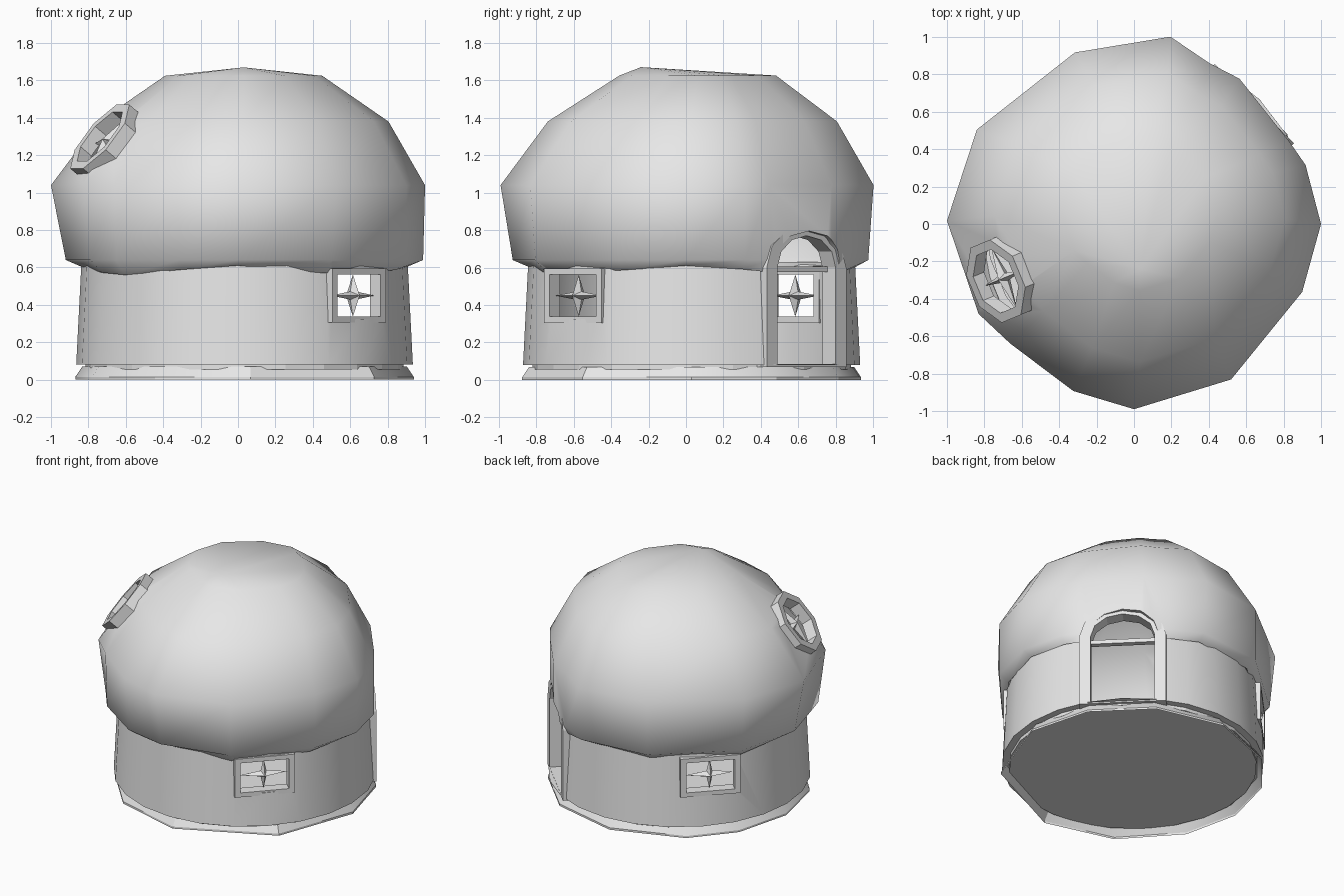
import bpy, bmesh
from math import sin, cos, radians, pi
from mathutils import Matrix, Vector

if "Cube" in bpy.data.objects:
    bpy.data.objects.remove(bpy.data.objects["Cube"])

grey = bpy.data.materials.new("plain grey")
grey.use_nodes = True
GREY = (0.8, 0.8, 0.8, 1)
grey.diffuse_color = GREY
grey.node_tree.nodes["Principled BSDF"].inputs["Base Color"].default_value = GREY
CX, CY = .035, .03      # centre of the wall and base


def make(name, bm):
    bmesh.ops.recalc_face_normals(bm, faces=bm.faces)
    mesh = bpy.data.meshes.new(name)
    bm.to_mesh(mesh)
    bm.free()
    mesh.materials.append(grey)
    obj = bpy.data.objects.new(name, mesh)
    bpy.context.collection.objects.link(obj)
    return obj


def activate(obj):
    bpy.ops.object.select_all(action='DESELECT')
    obj.select_set(True)
    bpy.context.view_layer.objects.active = obj


def smooth(obj, angle):
    activate(obj)
    bpy.ops.object.shade_smooth_by_angle(angle=radians(angle))


def bridge(bm, a, b):
    for i in range(len(a)):
        j = (i + 1) % len(a)
        bm.faces.new((a[i], a[j], b[j], b[i]))


def loop(bm, points):
    return [bm.verts.new(p) for p in points]


def ring(bm, radius, z, angles):
    return loop(bm, [(CX + radius * cos(radians(a)), CY + radius * sin(radians(a)), z)
                     for a in angles])


def facing(azimuth, dist, z, tilt=0):
    """Local x runs along the wall, y up it, and z out of it."""
    a, e = radians(azimuth), radians(tilt)
    t = Vector((-sin(a), cos(a), 0))
    n = Vector((cos(a) * cos(e), sin(a) * cos(e), sin(e)))
    m = Matrix((t, n.cross(t), n)).transposed().to_4x4()
    m.translation = (dist * cos(a), dist * sin(a), z)
    return m


def frame(name, outer, inner, depth, m):
    bm = bmesh.new()
    loops = [loop(bm, [(x, y, z) for x, y in pts])
             for pts, z in ((outer, 0), (outer, -depth), (inner, -depth), (inner, 0))]
    for i in range(4):
        bridge(bm, loops[i], loops[(i + 1) % 4])
    bm.transform(m)
    return make(name, bm)


def cut(targets, outline, m):
    """Cut an opening of the given outline through the shells."""
    bm = bmesh.new()
    a = loop(bm, [(x, y, 0.3) for x, y in outline])
    b = loop(bm, [(x, y, -0.25) for x, y in outline])
    bridge(bm, a, b)
    bm.faces.new(a)
    bm.faces.new(b[::-1])
    bm.transform(m)
    cutter = make("cutter", bm)
    cutter.hide_render = True
    for obj in targets:
        mod = obj.modifiers.new("opening", 'BOOLEAN')
        mod.operation, mod.object, mod.solver = 'DIFFERENCE', cutter, 'EXACT'
        activate(obj)
        bpy.ops.object.modifier_apply(modifier=mod.name)
    bpy.data.objects.remove(cutter)


def bars(name, w, h, thick, deep, m):
    """Crossed glazing bars that taper towards their ends."""
    bm = bmesh.new()
    for size, turn in ((w, 0), (h, pi / 2)):
        spin = Matrix.Rotation(turn, 3, 'Z')
        mid = loop(bm, [spin @ Vector(p) for p in
                        ((0, thick, 0), (0, 0, deep), (0, -thick, 0), (0, 0, -deep))])
        for s in (size, -size):
            tip = bm.verts.new(spin @ Vector((s, 0, 0)))
            for i in range(4):
                bm.faces.new((mid[i], mid[(i + 1) % 4], tip))
    bm.transform(m)
    return make(name, bm)


# Cap: uneven rounded shell, rounder at the rim that sits over the wall
outline = [(0, 1.0), (19, .97), (28, .94), (54, .96), (65, .95), (79, 1.02), (109, .97),
           (149, .98), (179, 1.0), (210, .96), (224, .92), (250, .95), (270, .99),
           (302, .98), (338, .97)]

def rim(base, a):
    return base + .046 * cos(radians(a - 41))

bm = bmesh.new()
rings = []
lip = [(rim(.885, a), a, .585 + .025 * cos(4 * radians(a))) for a, r in outline]
eave = [(min(rim(.955, a), r), a, .64) for a, r in outline]
for pts in (lip, eave):
    rings.append(loop(bm, [(r * cos(radians(a)), r * sin(radians(a)), z) for r, a, z in pts]))
for z, s, ox, oy in ((1.04, 1, 0, 0), (1.38, .775, .03, .03), (1.625, .42, .03, .06)):
    rings.append(loop(bm, [(ox + s * r * cos(radians(a)), oy + s * r * sin(radians(a)), z)
                           for a, r in outline]))
for a, b in zip(rings, rings[1:]):
    bridge(bm, a, b)
top = bm.verts.new((.03, -.24, 1.67))
for i in range(len(outline)):
    bm.faces.new((rings[-1][i], rings[-1][(i + 1) % len(outline)], top))
cap = make("cap", bm)
shell = cap.modifiers.new("thickness", 'SOLIDIFY')
shell.thickness, shell.offset = .03, -1
activate(cap)
bpy.ops.object.modifier_apply(modifier=shell.name)

# Wall: slightly tapered tube
around = range(0, 360, 15)
bm = bmesh.new()
tube = [ring(bm, r, z, around) for r, z in ((.9, .08), (.872, .63), (.83, .63), (.85, .08))]
for i in range(4):
    bridge(bm, tube[i], tube[(i + 1) % 4])
wall = make("wall", bm)

# Floor disc, and an uneven skirt flaring out below it
bm = bmesh.new()
low, high = ring(bm, .85, .055, around), ring(bm, .85, .08, around)
bridge(bm, low, high)
bm.faces.new(low[::-1])
bm.faces.new(high)
make("floor", bm)
corners = (0, 30, 60, 93, 128, 152, 179, 206, 238, 272, 320)
bm = bmesh.new()
skirt = [ring(bm, r, z, corners) for r, z in ((.905, 0), (.905, .015), (.868, .07), (.85, .07))]
for a, b in zip(skirt, skirt[1:]):
    bridge(bm, a, b)
smooth(make("base_skirt", bm), 30)

# Door frame with its arch and cross bar
def arch(w, foot, spring, crown):
    curve = [(w * cos(pi * i / 6), spring + (crown - spring) * sin(pi * i / 6)) for i in range(7)]
    return [(-w, foot), (w, foot)] + curve

m = facing(45, .91, 0)
cut((wall, cap), arch(.25, .0825, .6, .795), m)
frame("door_frame", arch(.3, .07, .6, .83), arch(.22, .085, .6, .77), .1, m)
bm = bmesh.new()
bmesh.ops.create_cube(bm, size=1, matrix=m @ Matrix.Translation((0, .59, -.08))
                      @ Matrix.Diagonal((.45, .03, .04, 1)))
make("door_cross_bar", bm)

# Two square windows on opposite sides
def box(w, h):
    return [(-w, -h), (w, -h), (w, h), (-w, h)]

for side, azimuth in (("front", -43), ("back", 136)):
    m = facing(azimuth, .885, .45)
    cut((wall, cap), box(.185, .125), m)
    frame(side + "_window_frame", box(.21, .145), box(.17, .112), .08, m)
    bars(side + "_window_bars", .17, .112, .025, .05, m @ Matrix.Translation((0, 0, -.045)))

# Round window in the cap
def octagon(r):
    return [(r * cos(pi * i / 4 + pi / 8), r * sin(pi * i / 4 + pi / 8)) for i in range(8)]

m = facing(202.5, .8, 1.3, 38)
cut((cap,), octagon(.2), m)
frame("round_window_frame", octagon(.235), octagon(.18), .08, m)
bars("round_window_bars", .18, .18, .025, .04, m @ Matrix.Translation((0, 0, -.06)))

smooth(cap, 60)
smooth(wall, 40)
